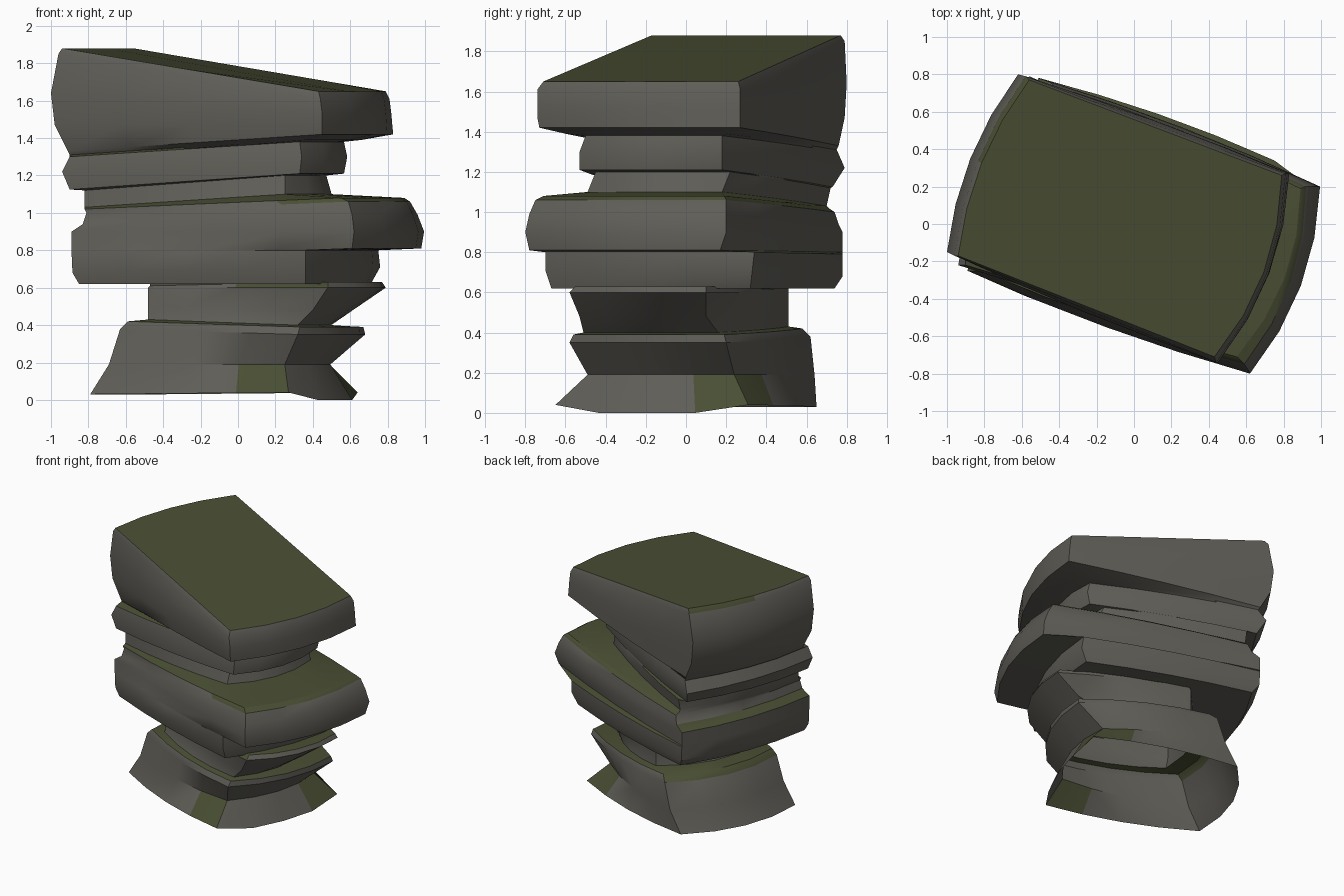
import bpy, bmesh, math

SEG = 4  # segments per side


def material(name, rgb):
    m = bpy.data.materials.new(name)
    m.diffuse_color = (*rgb, 1)
    return m


rock = material("rock", (0.115, 0.11, 0.095))
moss = material("moss", (0.068, 0.078, 0.034))


def ring(row, fly, long_bow, left_bow):
    """Four-cornered outline with bowed sides; z is given at the left and right ends."""
    zl, zr, frx, fry, brx, bry, bly, flx = row
    fl, fr = (flx, fly, zl), (frx, fry, zr)
    br, bl = (brx, bry, zr), (flx + 0.38, bly, zl)
    sides = [(fl, fr, long_bow), (fr, br, 0.09), (br, bl, long_bow), (bl, fl, left_bow)]
    pts = []
    for a, b, bow in sides:
        dx, dy = b[0] - a[0], b[1] - a[1]
        length = math.hypot(dx, dy)
        for i in range(SEG):
            t = i / SEG
            k = 4 * t * (1 - t) * bow / length
            pts.append((a[0] + dx * t + dy * k,
                        a[1] + dy * t - dx * k,
                        a[2] + (b[2] - a[2]) * t))
    return pts


def loft(name, rows, fly, long_bow, left_bow, start=None, closed_top=False, droop=False):
    """Skin a stack of outlines; start is the last outline of the part below."""
    outlines = [ring(r, fly, long_bow, left_bow) for r in rows]
    if start:
        outlines.insert(0, start)
    if closed_top:  # straight long edges on the very top
        outlines[-2:] = [ring(r, -0.17, 0.0, left_bow) for r in rows[-2:]]
    bm = bmesh.new()
    rings = [[bm.verts.new(p) for p in o] for o in outlines]
    n = SEG * 4
    if droop:  # the foot reaches lowest at its right end
        for i in range(SEG + 1, 2 * SEG):
            rings[0][i].co.z = 0
    for lo, hi in zip(rings, rings[1:]):
        for i in range(n):
            j = (i + 1) % n
            bm.faces.new((lo[i], lo[j], hi[j], hi[i]))
    if closed_top:
        bm.faces.new(rings[-1])
    bm.normal_update()
    for f in bm.faces:
        f.material_index = 1 if f.normal.z > 0.6 else 0
    me = bpy.data.meshes.new(name)
    bm.to_mesh(me)
    bm.free()
    me.materials.append(rock)
    me.materials.append(moss)
    ob = bpy.data.objects.new(name, me)
    bpy.context.collection.objects.link(ob)
    bpy.ops.object.select_all(action='DESELECT')
    ob.select_set(True)
    bpy.context.view_layer.objects.active = ob
    bpy.ops.object.shade_smooth_by_angle(angle=math.radians(35))
    return outlines[-1]


# each row: z left, z right, front-right x y, back-right x y, back-left y, front-left x
foot = [
    (0.03, 0.04, 0.27, -0.65, 0.64, 0.31, 0.65, -0.79),
    (0.19, 0.19, 0.25, -0.49, 0.49, 0.24, 0.64, -0.69),
    (0.38, 0.35, 0.32, -0.58, 0.68, 0.20, 0.62, -0.63),
    (0.42, 0.39, 0.33, -0.56, 0.67, 0.19, 0.58, -0.59),
    (0.43, 0.40, 0.32, -0.51, 0.47, 0.16, 0.51, -0.48),
]
waist = [
    (0.50, 0.48, 0.40, -0.53, 0.60, 0.10, 0.51, -0.48),
    (0.60, 0.60, 0.48, -0.58, 0.79, 0.10, 0.51, -0.48),
    (0.61, 0.63, 0.48, -0.55, 0.77, 0.10, 0.51, -0.47),
    (0.62, 0.63, 0.34, -0.50, 0.60, 0.14, 0.51, -0.47),
]
middle_slab = [
    (0.62, 0.62, 0.36, -0.67, 0.71, 0.32, 0.74, -0.85),
    (0.68, 0.71, 0.36, -0.70, 0.76, 0.33, 0.78, -0.885),
    (0.79, 0.80, 0.36, -0.70, 0.75, 0.34, 0.78, -0.89),
    (0.80, 0.81, 0.61, -0.78, 0.98, 0.17, 0.78, -0.89),
    (0.90, 0.90, 0.62, -0.80, 0.995, 0.20, 0.78, -0.89),
    (0.94, 0.99, 0.61, -0.78, 0.96, 0.20, 0.76, -0.83),
    (1.00, 1.06, 0.59, -0.75, 0.92, 0.20, 0.74, -0.81),
    (1.02, 1.08, 0.55, -0.71, 0.89, 0.19, 0.71, -0.82),
]
upper_neck = [
    (1.03, 1.10, 0.25, -0.49, 0.50, 0.18, 0.70, -0.82),
    (1.12, 1.20, 0.25, -0.45, 0.46, 0.22, 0.72, -0.82),
    (1.125, 1.21, 0.33, -0.53, 0.56, 0.18, 0.73, -0.90),
    (1.22, 1.30, 0.34, -0.53, 0.58, 0.18, 0.79, -0.94),
    (1.30, 1.38, 0.33, -0.50, 0.56, 0.18, 0.755, -0.90),
]
top_slab = [
    (1.31, 1.39, 0.36, -0.60, 0.66, 0.20, 0.75, -0.90),
    (1.33, 1.42, 0.45, -0.73, 0.83, 0.27, 0.76, -0.91),
    (1.47, 1.47, 0.45, -0.74, 0.825, 0.27, 0.79, -0.98),
    (1.64, 1.53, 0.45, -0.74, 0.82, 0.27, 0.80, -1.00),
    (1.85, 1.61, 0.44, -0.74, 0.81, 0.27, 0.79, -0.96),
    (1.88, 1.65, 0.43, -0.71, 0.79, 0.26, 0.77, -0.94),
]

rim = loft("foot", foot, -0.22, 0.055, 0.11, droop=True)
rim = loft("waist", waist, -0.20, 0.04, 0.07, start=rim)
rim = loft("middle_slab", middle_slab, -0.25, 0.03, 0.06, start=rim)
rim = loft("upper_neck", upper_neck, -0.22, 0.03, 0.06, start=rim)
loft("top_slab", top_slab, -0.15, 0.02, 0.07, start=rim, closed_top=True)
